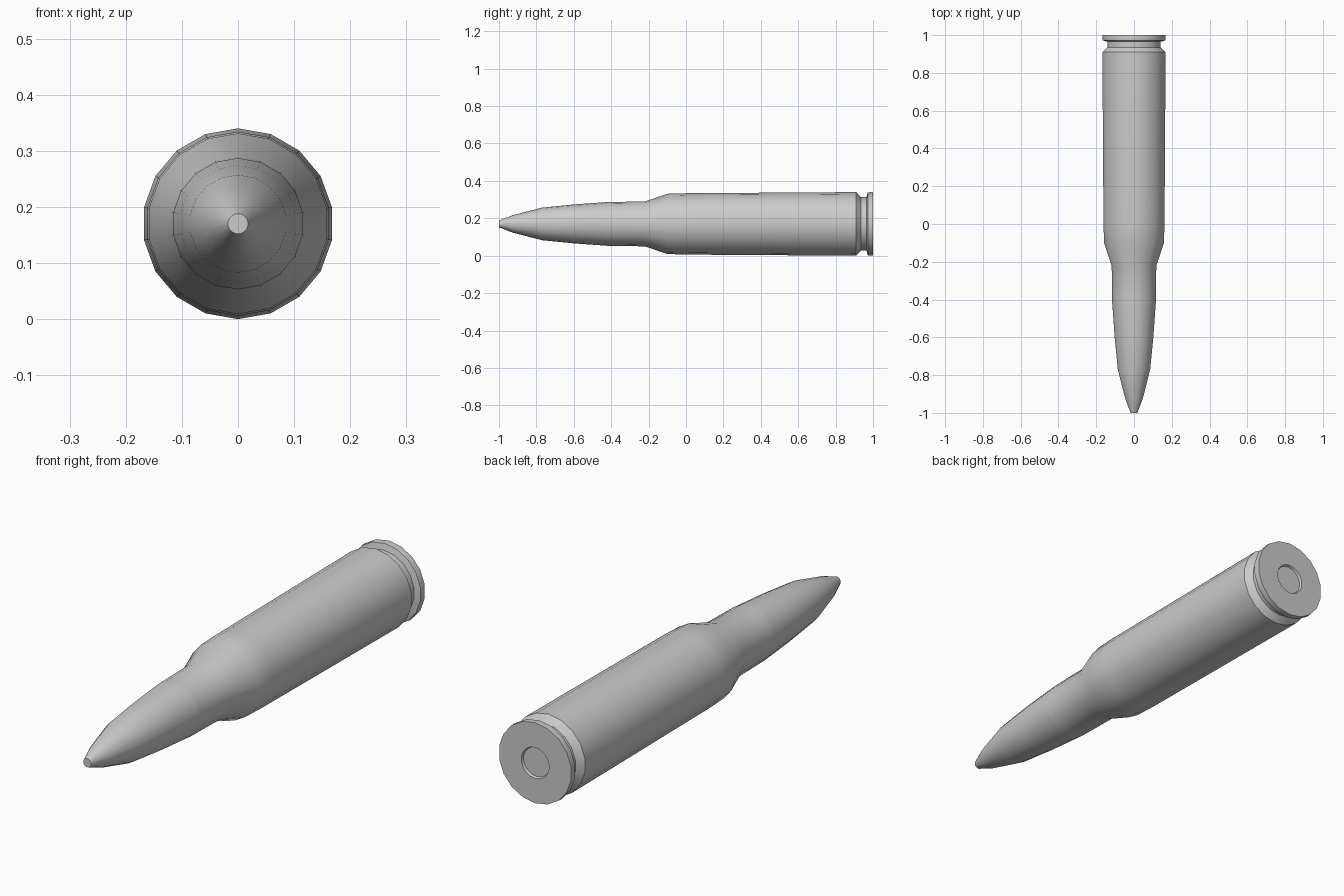
import bpy, bmesh, math

if "Cube" in bpy.data.objects:
    bpy.data.objects.remove(bpy.data.objects["Cube"])

SIDES = 18
AXIS_Z = 0.17


def lathe(name, profile, smooth_angle=40):
    """Revolve (y, radius) points around the long axis; radius 0 closes to a point."""
    bm = bmesh.new()
    rings = []
    for y, r in profile:
        if r == 0:
            rings.append([bm.verts.new((0, y, AXIS_Z))])
            continue
        ring = []
        for i in range(SIDES):
            a = math.pi / 2 + 2 * math.pi * i / SIDES
            ring.append(bm.verts.new((r * math.cos(a), y, AXIS_Z + r * math.sin(a))))
        rings.append(ring)
    for a, b in zip(rings, rings[1:]):
        for i in range(SIDES):
            j = (i + 1) % SIDES
            quad = [a[i % len(a)], a[j % len(a)], b[j % len(b)], b[i % len(b)]]
            bm.faces.new(list(dict.fromkeys(quad)))
    bmesh.ops.recalc_face_normals(bm, faces=bm.faces)
    # Open shells: make sure the normals face away from the axis
    if sum(f.normal.x * f.calc_center_median().x for f in bm.faces) < 0:
        bmesh.ops.reverse_faces(bm, faces=bm.faces)
    mesh = bpy.data.meshes.new(name)
    bm.to_mesh(mesh)
    bm.free()
    ob = bpy.data.objects.new(name, mesh)
    bpy.context.collection.objects.link(ob)
    bpy.ops.object.select_all(action='DESELECT')
    ob.select_set(True)
    bpy.context.view_layer.objects.active = ob
    bpy.ops.object.shade_smooth_by_angle(angle=math.radians(smooth_angle))
    return ob


# Pointed projectile with a small blunt tip
lathe("projectile", [(-1.0, 0), (-1.0, 0.018), (-0.925, 0.047), (-0.77, 0.087),
                     (-0.60, 0.104), (-0.42, 0.117)])

# Necked case with extractor groove, rim and recessed primer pocket
lathe("case", [(-0.42, 0.117), (-0.22, 0.12), (-0.10, 0.161), (0.0, 0.164),
               (0.91, 0.17), (0.935, 0.143), (0.965, 0.143), (0.972, 0.168),
               (0.985, 0.17), (1.0, 0.169), (1.0, 0.065), (0.99, 0.061)])

# Primer disc at the base
primer = lathe("primer", [(0.985, 0.061), (0.99, 0.061), (0.99, 0)])
